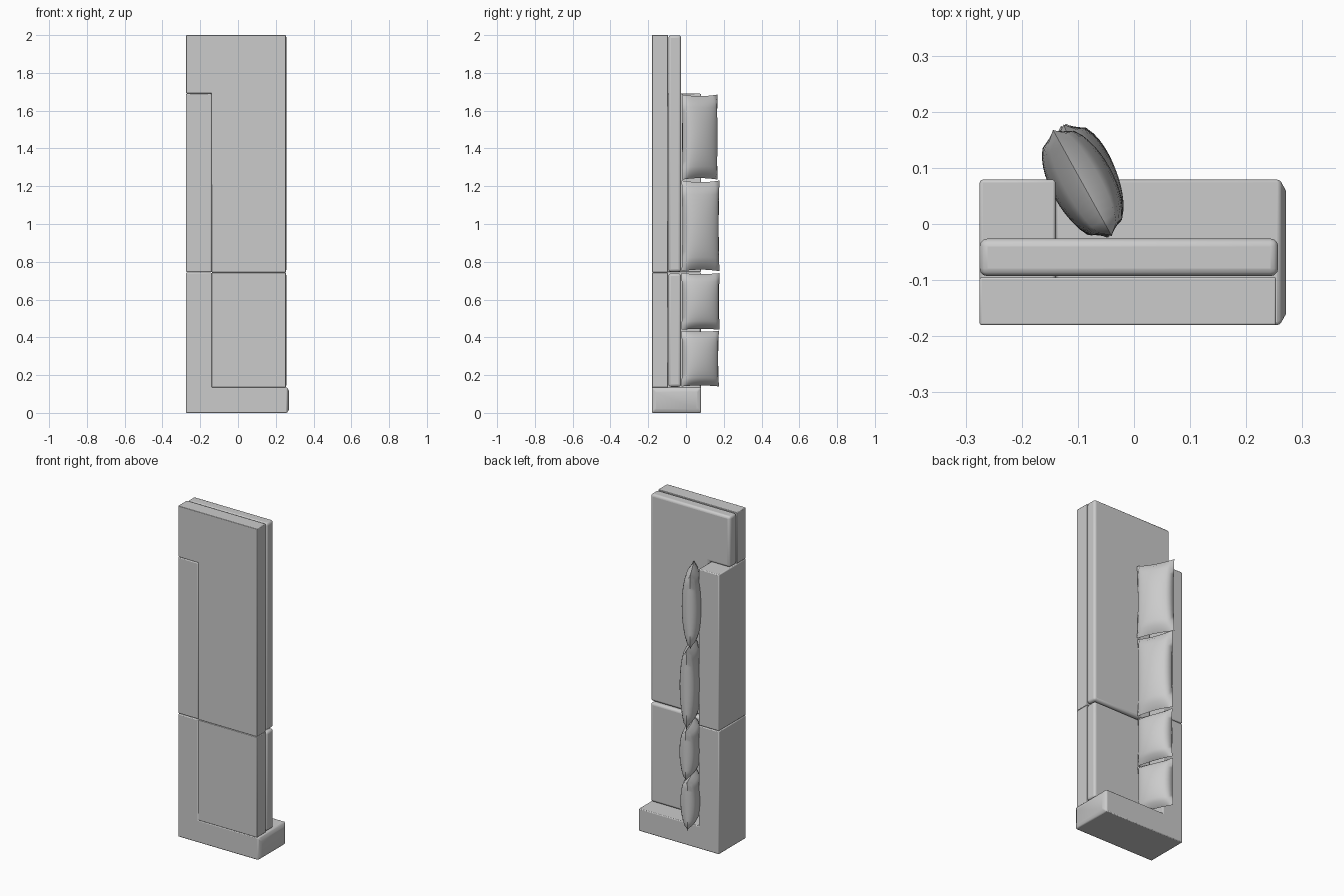
import bpy, bmesh, math
from mathutils import Matrix, Vector

if "Cube" in bpy.data.objects:
    bpy.data.objects.remove(bpy.data.objects["Cube"])


def finish(name, bm, bevel=0.0, segments=2, angle=35):
    bmesh.ops.recalc_face_normals(bm, faces=bm.faces)
    mesh = bpy.data.meshes.new(name)
    bm.to_mesh(mesh)
    bm.free()
    obj = bpy.data.objects.new(name, mesh)
    bpy.context.collection.objects.link(obj)
    if bevel:
        mod = obj.modifiers.new("soft_edges", 'BEVEL')
        mod.width = bevel
        mod.segments = segments
        mod.limit_method = 'ANGLE'
    bpy.ops.object.select_all(action='DESELECT')
    obj.select_set(True)
    bpy.context.view_layer.objects.active = obj
    bpy.ops.object.shade_smooth_by_angle(angle=math.radians(angle))
    return obj


def slab(outline, y0, y1):
    """Extrude an (x, z) outline along y."""
    bm = bmesh.new()
    face = bm.faces.new([bm.verts.new((x, y0, z)) for x, z in outline])
    ext = bmesh.ops.extrude_face_region(bm, geom=[face])
    verts = [v for v in ext['geom'] if isinstance(v, bmesh.types.BMVert)]
    bmesh.ops.translate(bm, verts=verts, vec=(0, y1 - y0, 0))
    return bm


BACK, INNER, FRONT = -0.275, -0.14, 0.253


def rect(x0, x1, z0, z1):
    return [(x0, z0), (x1, z0), (x1, z1), (x0, z1)]


def chaise(z0, z1, front):
    return [(INNER, z0), (front, z0), (front, z1), (BACK, z1),
            (BACK, 1.692), (INNER, 1.692)]


# Bases
finish("short_base", slab(rect(INNER, FRONT, 0.135, 0.742), -0.18, -0.095), 0.003)
finish("chaise_base", slab(chaise(0.744, 2.0, FRONT), -0.18, -0.095), 0.003)

# Seat cushions
finish("short_seat_cushion", slab(rect(INNER, 0.257, 0.138, 0.738), -0.093, -0.026), 0.014, 3)
finish("chaise_seat_cushion", slab(chaise(0.747, 1.999, 0.257), -0.093, -0.026), 0.014, 3)

# Arm and short back in one piece, with a padded arm front
bm = slab([(BACK, 0), (0.26, 0), (0.26, 0.135), (INNER, 0.135),
           (INNER, 0.743), (BACK, 0.743)], -0.18, 0.079)
bmesh.ops.recalc_face_normals(bm, faces=bm.faces)
front = [f for f in bm.faces if f.calc_center_median().x > 0.255]
bmesh.ops.inset_region(bm, faces=front, thickness=0.02, use_even_offset=True)
bmesh.ops.translate(bm, verts=front[0].verts[:], vec=(0.011, 0, 0))
finish("arm_and_short_back", bm, 0.005)

# Long back
finish("long_back", slab(rect(BACK, INNER, 0.745, 1.69), -0.18, 0.079), 0.005)


def pillow(name, z0, z1, x, y, tilt):
    """Two domed sheets joined at a pinched seam."""
    bm = bmesh.new()
    hw, hh, ht = (z1 - z0) / 2, 0.108, 0.056
    for side in (1, -1):
        sheet = bmesh.ops.create_grid(bm, x_segments=14, y_segments=14, size=1)
        for v in sheet['verts']:
            u, w = v.co.x, v.co.y
            puff = (max(0, 1 - u * u) * max(0, 1 - w * w)) ** 0.42
            v.co = (side * ht * puff,
                    w * hh * (1 - 0.04 * (1 - u * u)),
                    u * hw * (1 - 0.035 * (1 - w * w)))
    bmesh.ops.remove_doubles(bm, verts=bm.verts, dist=0.0001)
    bm.transform(Matrix.Translation(Vector((x, y, (z0 + z1) / 2)))
                 @ Matrix.Rotation(math.radians(tilt), 4, 'Z'))
    finish(name, bm, angle=60)


# Pillows leaning on the back
pillow("pillow_1", 0.14, 0.435, -0.088, 0.075, 23)
pillow("pillow_2", 0.44, 0.74, -0.085, 0.077, 20)
pillow("pillow_3", 0.75, 1.23, -0.085, 0.077, 22)
pillow("pillow_4", 1.235, 1.685, -0.092, 0.073, 29)
